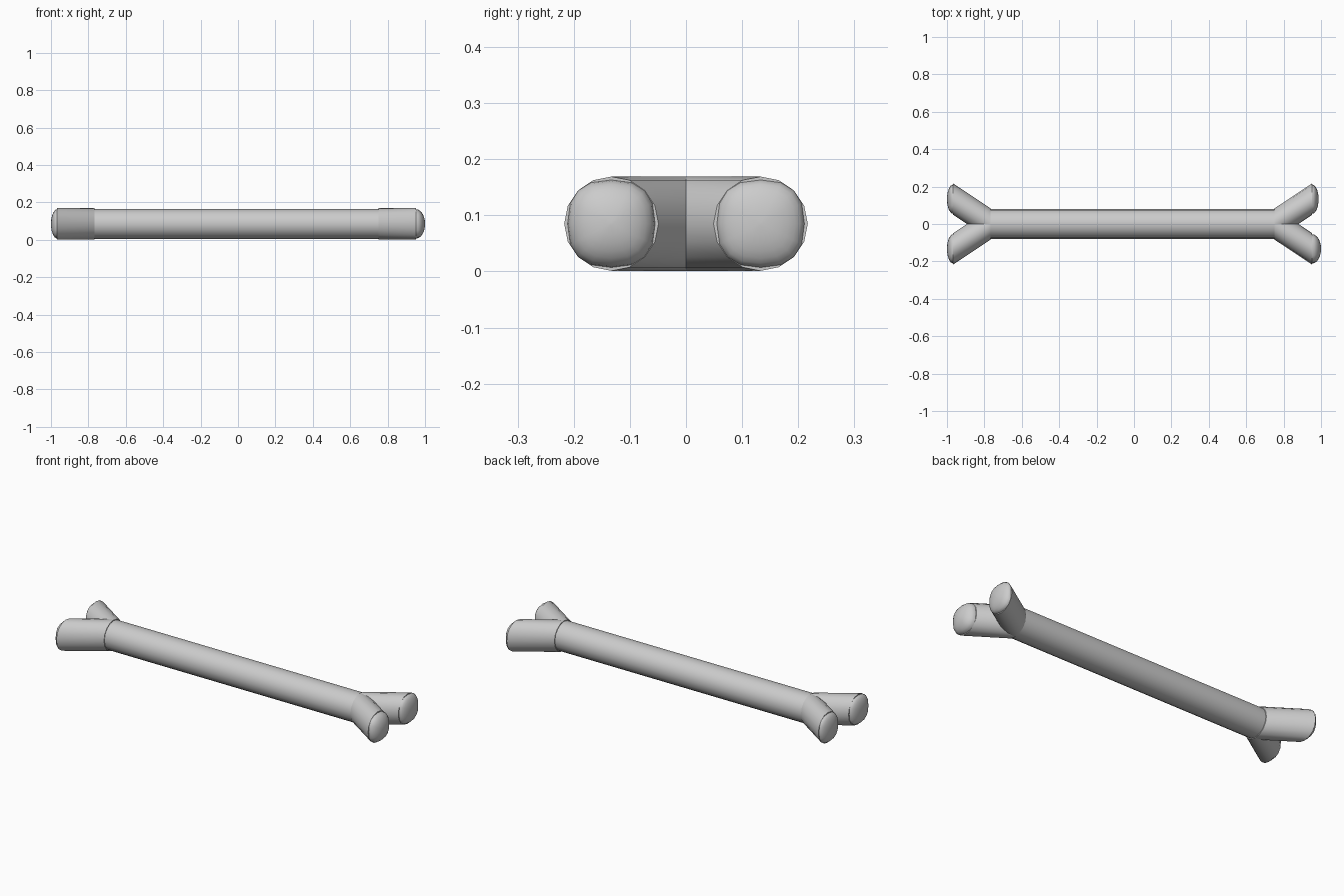
import bpy, bmesh
from math import cos, sin, pi, copysign, radians

if "Cube" in bpy.data.objects:
    bpy.data.objects.remove(bpy.data.objects["Cube"])

ZC = 0.085      # height of the centre line
SIDES = 16


def ring(bm, x, y, r, n=2.0):
    """Rounded cross-section in the YZ plane (n=2 is a circle, larger is squarer)."""
    verts = []
    for i in range(SIDES):
        a = 2 * pi * i / SIDES
        c, s = cos(a), sin(a)
        verts.append(bm.verts.new((
            x,
            y + r * copysign(abs(c) ** (2 / n), c),
            ZC + r * copysign(abs(s) ** (2 / n), s))))
    return verts


def loft(name, sections):
    """Skin a list of (x, y, radius, squareness) sections and close both ends."""
    bm = bmesh.new()
    rings = [ring(bm, *s) for s in sections]
    for a, b in zip(rings, rings[1:]):
        for i in range(SIDES):
            j = (i + 1) % SIDES
            bm.faces.new((a[i], a[j], b[j], b[i]))
    bm.faces.new(rings[0])
    bm.faces.new(rings[-1])
    bmesh.ops.recalc_face_normals(bm, faces=bm.faces[:])
    mesh = bpy.data.meshes.new(name)
    bm.to_mesh(mesh)
    bm.free()
    obj = bpy.data.objects.new(name, mesh)
    bpy.context.collection.objects.link(obj)
    bpy.ops.object.select_all(action='DESELECT')
    obj.select_set(True)
    bpy.context.view_layer.objects.active = obj
    bpy.ops.object.shade_smooth_by_angle(angle=radians(35))
    return obj


# Straight central shaft
loft("shaft", [(-0.78, 0, 0.08, 2), (0.765, 0, 0.08, 2)])

# Forked ends: (label, fork start x, fork end x, tip x, side)
forks = [
    ("left_front", -0.767, -0.967, -1.0, -1),
    ("left_back", -0.767, -0.967, -1.0, 1),
    ("right_front", 0.752, 0.953, 1.0, -1),
    ("right_back", 0.752, 0.953, 0.987, 1),
]
for label, x0, x1, tip, side in forks:
    y1 = side * 0.133
    # Slanted branch, cut square to the shaft
    loft("branch_" + label, [(x0, 0, 0.084, 2), (x1, y1, 0.084, 2)])
    # Shallow squarish domed cap
    dome = []
    for k in range(8):
        t = k / 7 * pi / 2 * 0.98
        dome.append((x1 + (tip - x1) * sin(t), y1, 0.078 * cos(t), 2.5))
    loft("end_cap_" + label, dome)
